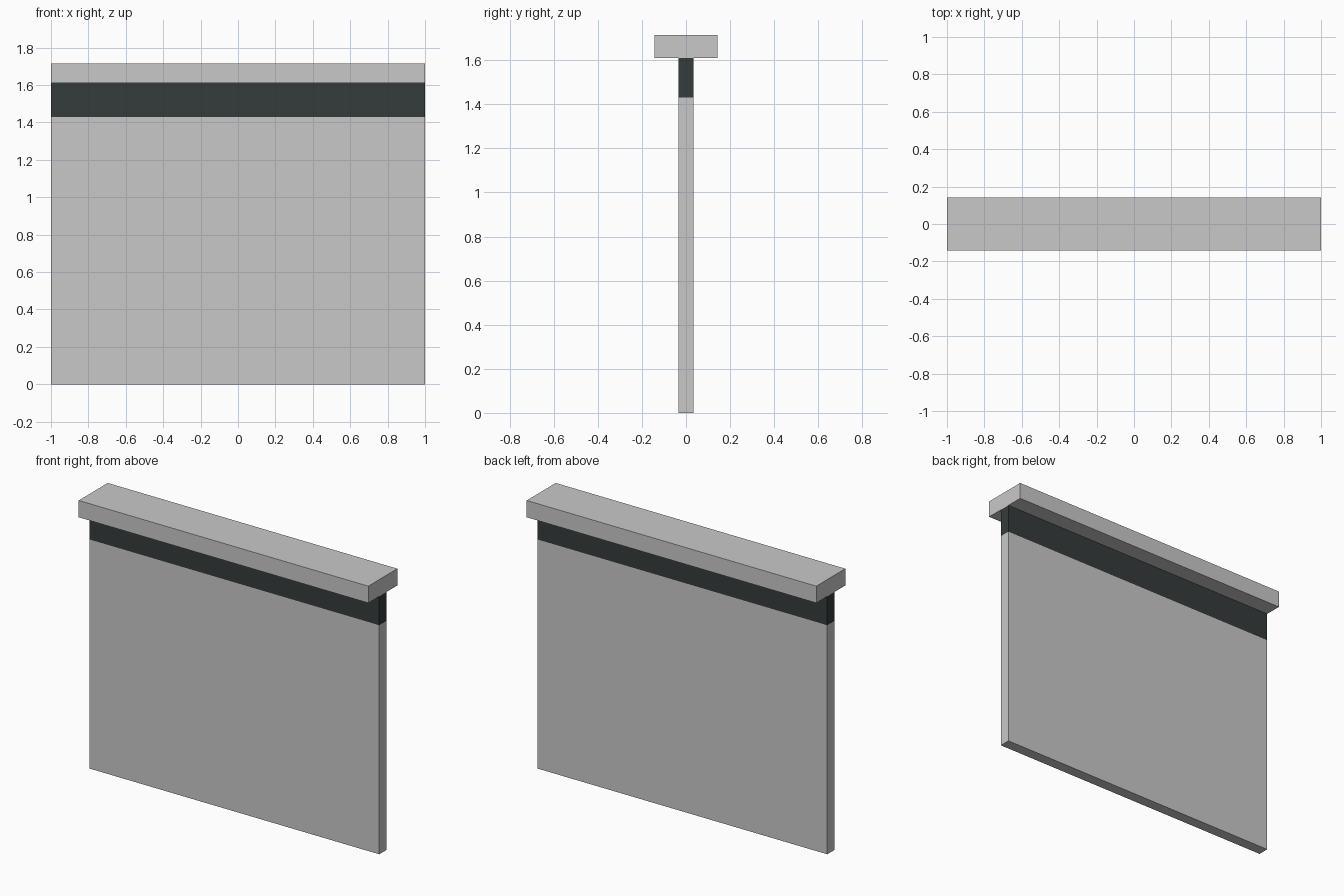
import bpy, bmesh

if "Cube" in bpy.data.objects:
    bpy.data.objects.remove(bpy.data.objects["Cube"])


def material(name, rgb):
    m = bpy.data.materials.new(name)
    m.diffuse_color = (*rgb, 1.0)
    m.use_nodes = True
    m.node_tree.nodes["Principled BSDF"].inputs["Base Color"].default_value = m.diffuse_color
    return m


light_grey = material("light grey", (0.584, 0.584, 0.584))
dark_slate = material("dark slate", (0.036, 0.044, 0.044))


def box(name, depth, z0, z1, mats, band_z=None):
    """Full-width box centred on y = 0; faces above band_z get the second material."""
    bm = bmesh.new()
    bmesh.ops.create_cube(bm, size=1.0)
    for v in bm.verts:
        v.co.x *= 2.0
        v.co.y *= depth
        v.co.z = z0 + (v.co.z + 0.5) * (z1 - z0)
    if band_z is not None:
        bmesh.ops.bisect_plane(bm, geom=bm.verts[:] + bm.edges[:] + bm.faces[:],
                               plane_co=(0, 0, band_z), plane_no=(0, 0, 1))
        for f in bm.faces:
            f.material_index = int(f.calc_center_median().z > band_z)
    mesh = bpy.data.meshes.new(name)
    bm.to_mesh(mesh)
    bm.free()
    for m in mats:
        mesh.materials.append(m)
    obj = bpy.data.objects.new(name, mesh)
    bpy.context.collection.objects.link(obj)
    return obj


# Thin upright panel with a dark band along its top
box("wall_panel", 0.07, 0.0, 1.61, [light_grey, dark_slate], band_z=1.43)
# Wide cap rail resting on the panel
box("cap_rail", 0.286, 1.61, 1.715, [light_grey])
